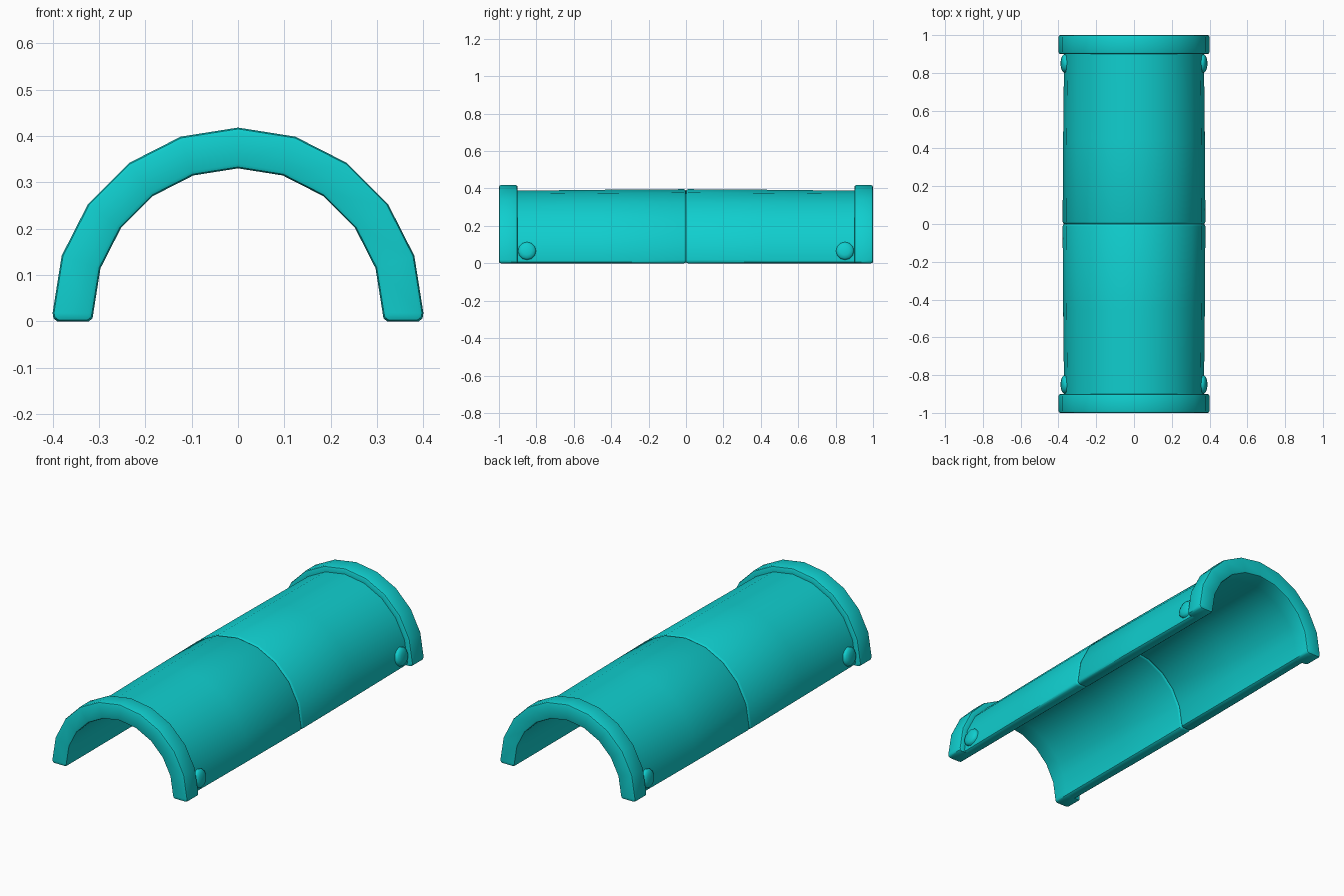
import bpy, bmesh, math
from mathutils import Matrix

if "Cube" in bpy.data.objects:
    bpy.data.objects.remove(bpy.data.objects["Cube"], do_unlink=True)

teal = bpy.data.materials.new("teal")
teal.use_nodes = True
teal.diffuse_color = (0.005, 0.62, 0.62, 1)
teal.node_tree.nodes["Principled BSDF"].inputs["Base Color"].default_value = (0.005, 0.62, 0.62, 1)

SEGMENTS = 10     # facets in the half circle
CENTRE_Z = 0.018  # height of the arch centre


def finish(bm, name, angle):
    bmesh.ops.remove_doubles(bm, verts=bm.verts, dist=1e-5)
    bmesh.ops.recalc_face_normals(bm, faces=bm.faces)
    mesh = bpy.data.meshes.new(name)
    bm.to_mesh(mesh)
    bm.free()
    obj = bpy.data.objects.new(name, mesh)
    bpy.context.collection.objects.link(obj)
    mesh.materials.append(teal)
    bpy.ops.object.select_all(action='DESELECT')
    obj.select_set(True)
    bpy.context.view_layer.objects.active = obj
    bpy.ops.object.shade_smooth_by_angle(angle=math.radians(angle))
    return obj


def arch_chain(radius, lift, side):
    """Half circle with a rounded foot; side is 1 outside, -1 inside."""
    arc = [(radius * math.cos(math.pi * i / SEGMENTS),
            CENTRE_Z + radius * math.sin(math.pi * i / SEGMENTS))
           for i in range(SEGMENTS + 1)]
    foot = [(radius - side * 0.010, lift), (radius - side * 0.002, lift + 0.006)]
    return foot + arc + [(-x, z) for x, z in reversed(foot)]


# Arch shell: (y, outer radius, inner radius, foot lift) from the middle to one end
half = [
    (0.000, 0.369, 0.319, 0.006),   # seam groove
    (0.004, 0.375, 0.314, 0.002),
    (0.012, 0.378, 0.312, 0.000),
    (0.450, 0.375, 0.312, 0.000),   # barrel, slightly tapered
    (0.900, 0.370, 0.312, 0.000),
    (0.900, 0.390, 0.312, 0.000),   # raised end collar
    (0.903, 0.397, 0.312, 0.000),
    (0.911, 0.400, 0.312, 0.000),
    (0.988, 0.400, 0.312, 0.000),
    (0.997, 0.397, 0.315, 0.003),
    (1.000, 0.390, 0.322, 0.008),
]
stations = [(-y, a, b, c) for y, a, b, c in reversed(half[1:])] + half

bm = bmesh.new()
loops = []
for y, outer, inner, lift in stations:
    ring = arch_chain(outer, lift, 1) + arch_chain(inner, lift, -1)[::-1]
    loops.append([bm.verts.new((x, y, z)) for x, z in ring])
n = len(loops[0])
for a, b in zip(loops, loops[1:]):
    for i in range(n):
        j = (i + 1) % n
        bm.faces.new((a[i], a[j], b[j], b[i]))
for ring in (loops[0], loops[-1]):
    for i in range(n // 2 - 1):
        bm.faces.new((ring[i], ring[i + 1], ring[n - 2 - i], ring[n - 1 - i]))
finish(bm, "arch_shell", 40)


# Domed rivets beside the collars
def rivet(name, side, y):
    bm = bmesh.new()
    profile = [(0.048, -0.02), (0.048, 0.004), (0.041, 0.012), (0.024, 0.018)]
    rings = [[bm.verts.new((r * math.cos(t * math.tau / 12), r * math.sin(t * math.tau / 12), h))
              for t in range(12)] for r, h in profile]
    for a, b in zip(rings, rings[1:]):
        for i in range(12):
            j = (i + 1) % 12
            bm.faces.new((a[i], a[j], b[j], b[i]))
    bm.faces.new(rings[-1])
    bm.faces.new(rings[0][::-1])
    place = (Matrix.Translation((side * 0.367, y, 0.066))
             @ Matrix.Rotation(side * math.radians(81), 4, 'Y'))
    bmesh.ops.transform(bm, matrix=place, verts=bm.verts)
    finish(bm, name, 50)


for side, side_name in ((1, "left"), (-1, "right")):
    for y, end_name in ((-0.85, "front"), (0.85, "back")):
        rivet(f"{end_name}_{side_name}_rivet", side, y)
